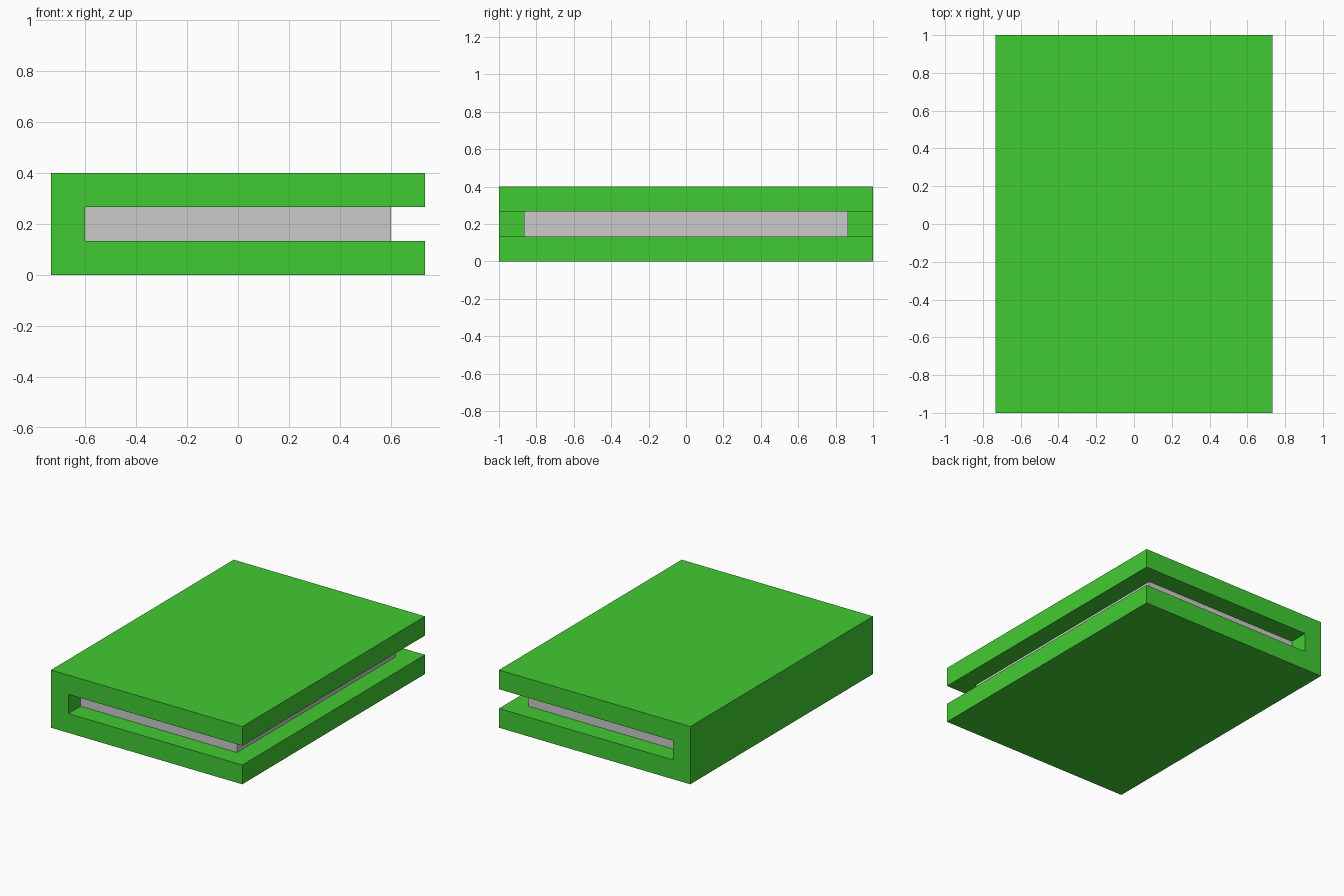
import bpy
import bmesh

if "Cube" in bpy.data.objects:
    bpy.data.objects.remove(bpy.data.objects["Cube"])

W, D, H = 0.733, 1.0, 0.4      # half width, half depth, height
T = H / 3                      # board thickness


def extrude_profile(name, profile, half_depth):
    """Extrude an x-z outline along y, centred on y = 0."""
    bm = bmesh.new()
    face = bm.faces.new([bm.verts.new((x, -half_depth, z)) for x, z in profile])
    geom = bmesh.ops.extrude_face_region(bm, geom=[face])["geom"]
    verts = [g for g in geom if isinstance(g, bmesh.types.BMVert)]
    bmesh.ops.translate(bm, verts=verts, vec=(0, 2 * half_depth, 0))
    bmesh.ops.recalc_face_normals(bm, faces=bm.faces)
    mesh = bpy.data.meshes.new(name)
    bm.to_mesh(mesh)
    bm.free()
    obj = bpy.data.objects.new(name, mesh)
    bpy.context.collection.objects.link(obj)
    return obj


# Cover: two boards joined by the spine on the left
cover = extrude_profile("cover", [
    (-W, 0), (W, 0), (W, T), (-W + T, T),
    (-W + T, 2 * T), (W, 2 * T), (W, H), (-W, H)], D)
green = bpy.data.materials.new("green_cover")
green.diffuse_color = (0.053, 0.597, 0.033, 1)
green.use_nodes = True
green.node_tree.nodes["Principled BSDF"].inputs["Base Color"].default_value = green.diffuse_color
cover.data.materials.append(green)

# Page block, inset on the three open sides
extrude_profile("pages", [
    (-W + T, T), (W - T, T), (W - T, 2 * T), (-W + T, 2 * T)], D - T)
